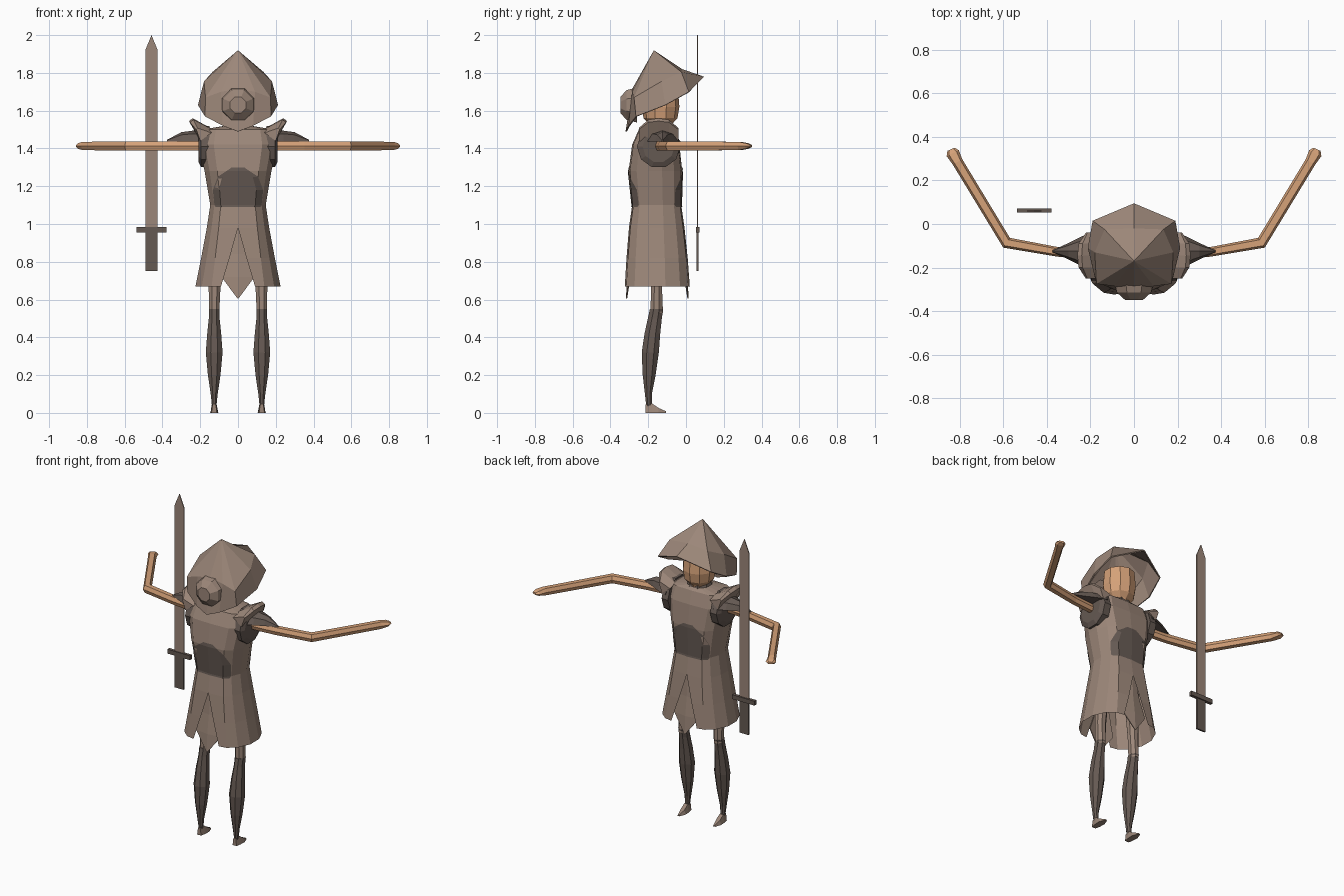
import bpy, bmesh
from math import sin, cos, pi
from mathutils import Vector

cube = bpy.data.objects.get("Cube")
if cube:
    bpy.data.objects.remove(cube)


def material(name, rgb):
    m = bpy.data.materials.new(name)
    m.use_nodes = True
    m.diffuse_color = (*rgb, 1)
    bsdf = m.node_tree.nodes["Principled BSDF"]
    bsdf.inputs["Base Color"].default_value = (*rgb, 1)
    bsdf.inputs["Roughness"].default_value = 0.9
    return m


CLOTH = material("brown cloth", (0.33, 0.24, 0.19))
DARK = material("dark leather", (0.13, 0.10, 0.085))
SKIN = material("tan skin", (0.67, 0.36, 0.19))


def loft(name, rings, mat, closed=True, caps=True, mirror=False, thick=0):
    """Join rings of points with faces into one flat shaded object."""
    bm = bmesh.new()
    rows = [[bm.verts.new(p) for p in ring] for ring in rings]
    n = len(rows[0])
    for a, b in zip(rows, rows[1:]):
        for i in range(n if closed else n - 1):
            j = (i + 1) % n
            bm.faces.new((a[i], a[j], b[j], b[i]))
    if caps:
        bm.faces.new(rows[0])
        bm.faces.new(rows[-1])
    bmesh.ops.remove_doubles(bm, verts=bm.verts, dist=0.0005)
    bmesh.ops.recalc_face_normals(bm, faces=bm.faces)
    mesh = bpy.data.meshes.new(name)
    bm.to_mesh(mesh)
    bm.free()
    mesh.materials.append(mat)
    obj = bpy.data.objects.new(name, mesh)
    bpy.context.collection.objects.link(obj)
    if mirror:
        mod = obj.modifiers.new("Mirror", 'MIRROR')
        mod.merge_threshold = 0.001
    if thick:
        mod = obj.modifiers.new("Thickness", 'SOLIDIFY')
        mod.thickness = thick
    return obj


def oval(x, y, z, rx, ry, n=8):
    return [(x + rx * cos(2 * pi * (i + 0.5) / n), y + ry * sin(2 * pi * (i + 0.5) / n), z)
            for i in range(n)]


# Tunic: half cross-sections mirrored, with a slit at front and back of the skirt
# height, half width, centre y, half depth, slit half width
TUNIC = [(0.67, 0.225, -0.152, 0.172, 0.09), (0.82, 0.195, -0.153, 0.162, 0.045),
         (0.98, 0.165, -0.155, 0.147, 0), (1.1, 0.147, -0.155, 0.13, 0),
         (1.28, 0.177, -0.162, 0.142, 0), (1.42, 0.207, -0.16, 0.125, 0),
         (1.5, 0.19, -0.155, 0.095, 0), (1.52, 0.07, -0.14, 0.06, 0)]
SIDE = [(0.62, 0.95), (0.85, 0.7), (1, 0.25)]
rings = []
for z, w, y, d, slit in TUNIC:
    half = [(slit, y + d, z)] + [(w * u, y + d * v, z) for u, v in SIDE]
    half += [(w * u, y - d * v, z) for u, v in reversed(SIDE)] + [(slit, y - d, z)]
    rings.append(half)
loft("tunic", rings, CLOTH, closed=False, caps=False, mirror=True)


def tunic_at(z):
    for a, b in zip(TUNIC, TUNIC[1:]):
        if a[0] <= z <= b[0]:
            t = (z - a[0]) / (b[0] - a[0])
            return [p + (q - p) * t for p, q in zip(a, b)]


def bulge(u):
    u = abs(u)
    return 1 - 0.05 * u / 0.62 if u < 0.62 else 0.95 - 0.25 * (u - 0.62) / 0.23


# Dark waist patches and pointed skirt tongues, on both sides
for side, label in ((-1, "front"), (1, "back")):
    rows = []
    for z, reach in ((1.09, 0.8), (1.1, 0.85), (1.18, 0.83), (1.25, 0.62), (1.28, 0.35), (1.3, 0.18)):
        _, w, y, d, _ = tunic_at(z)
        rows.append([(w * reach * k, y + side * d * (bulge(reach * k) + 0.03), z)
                     for k in (-1, -0.73, 0, 0.73, 1)])
    loft(label + "_waist_patch", rows, DARK, closed=False, caps=False)
    rows = []
    for z, w, d in ((0.99, 0.02, 0.135), (0.84, 0.055, 0.145), (0.72, 0.088, 0.16), (0.605, 0.002, 0.166)):
        rows.append([(x, -0.152 + side * (d - 0.15 * abs(x)), z) for x in (-w, 0, w)])
    loft(label + "_skirt_tongue", rows, CLOTH, closed=False, caps=False, thick=0.006)

# Shoulders: raised flaps, armholes and pointed caps
rings = []
for y, k in ((-0.25, 0.35), (-0.2, 0.9), (-0.145, 1), (-0.09, 0.9), (-0.04, 0.35)):
    rings.append([(0.14, y, 1.47 + 0.035 * k), (0.2 + 0.04 * k, y, 1.48 + 0.08 * k),
                  (0.2 + 0.06 * k, y, 1.475 + 0.07 * k), (0.2, y, 1.44)])
loft("shoulder_flaps", rings, CLOTH, mirror=True)
loft("armholes", [[(x, -0.145 + r * cos(i * pi / 5), 1.41 + r * sin(i * pi / 5)) for i in range(10)]
                  for x, r in ((0.15, 0.115), (0.195, 0.115), (0.209, 0.085))], DARK, mirror=True)
rings = []
for x, r, h in ((0.17, 0.095, 0.055), (0.24, 0.068, 0.056), (0.3, 0.038, 0.048), (0.375, 0.004, 0.008)):
    rings.append([(x, -0.125 + r * cos(i * pi / 4), 1.438 + h * sin(i * pi / 4)) for i in range(5)])
loft("shoulder_caps", rings, DARK, mirror=True)

# Arms: six sided rods bent at the elbow, flattened at the hands
path = [(0.16, -0.145, 0.022, 0.024), (0.35, -0.128, 0.022, 0.024), (0.585, -0.086, 0.027, 0.024),
        (0.81, 0.285, 0.025, 0.022), (0.832, 0.325, 0.031, 0.014), (0.84, 0.343, 0.018, 0.006)]
rings = []
for i, (x, y, w, h) in enumerate(path):
    before, after = path[max(i - 1, 0)], path[min(i + 1, len(path) - 1)]
    d1 = Vector((x - before[0], y - before[1]))
    d2 = Vector((after[0] - x, after[1] - y))
    d = (d1.normalized() + d2.normalized()).normalized()
    rings.append([(x - d.y * w * u, y + d.x * w * u, 1.413 + h * v)
                  for u, v in ((1, 0), (0.6, 1), (-0.6, 1), (-1, 0), (-0.6, -1), (0.6, -1))])
loft("arms", rings, SKIN, mirror=True)

# Legs: thighs, boots and feet
loft("thighs", [oval(0.126, -0.155, 0.53, 0.029, 0.036), oval(0.124, -0.156, 0.67, 0.034, 0.031),
                oval(0.11, -0.155, 0.95, 0.045, 0.05)], CLOTH, mirror=True)
BOOT = [(0.03, 0.012, -0.195, 0.016), (0.1, 0.02, -0.199, 0.02), (0.2, 0.036, -0.195, 0.037),
        (0.32, 0.048, -0.189, 0.049), (0.42, 0.04, -0.178, 0.045), (0.5, 0.031, -0.165, 0.04),
        (0.55, 0.031, -0.156, 0.038)]
loft("boots", [oval(0.126, y, z, w, d) for z, w, y, d in BOOT], DARK, mirror=True)
rings = []
for y, w, h in ((-0.215, 0.014, 0.045), (-0.18, 0.02, 0.05), (-0.145, 0.022, 0.026), (-0.105, 0.008, 0.008)):
    rings.append([(0.126 - w, y, 0), (0.126 + w, y, 0), (0.126 + w * 0.6, y, h), (0.126 - w * 0.6, y, h)])
loft("feet", rings, CLOTH, mirror=True)

# Head and collar
loft("head", [oval(0, -0.135, z, r, r, 10) for z, r in
              ((1.48, 0.05), (1.53, 0.062), (1.56, 0.09), (1.62, 0.1), (1.72, 0.092))], SKIN)
loft("collar", [oval(0, -0.14, 1.5, 0.085, 0.075), oval(0, -0.14, 1.535, 0.066, 0.062)], DARK)

# Hat: drooping brim and pointed crown tipped towards the back
brim = [(0, 0.095, 1.78), (0.19, 0.015, 1.7), (0.212, -0.11, 1.63),
        (0.175, -0.265, 1.57), (0.08, -0.305, 1.52), (0, -0.32, 1.49)]
crown = [(0, -0.02, 1.82), (0.135, -0.025, 1.805), (0.18, -0.13, 1.755),
         (0.172, -0.275, 1.67), (0.09, -0.285, 1.7), (0, -0.285, 1.715)]
loft("hat", [brim, crown, [(0, -0.17, 1.92)] * 6], CLOTH, closed=False, caps=False,
     mirror=True, thick=0.008)
loft("hat_knob", [[(r * cos(i * pi / 4 + pi / 8), y, 1.63 + r * sin(i * pi / 4 + pi / 8)) for i in range(8)]
                  for y, r in ((-0.26, 0.1), (-0.315, 0.085), (-0.348, 0.045))], CLOTH)


# Sword: flat blade with a point, crossguard and grip
def slab(name, outline, y, t, mat):
    loft(name, [[(-0.458 + x, y + s * t, z) for x, z in outline] for s in (-1, 1)], mat)


def rect(w, low, high):
    return [(-w, low), (w, low), (w, high), (-w, high)]


slab("sword_blade", [(-0.033, 0.97), (0.033, 0.97), (0.033, 1.92), (0, 2), (-0.033, 1.92)], 0.06, 0.003, CLOTH)
slab("sword_guard", rect(0.08, 0.955, 0.983), 0.062, 0.01, DARK)
slab("sword_grip", rect(0.031, 0.75, 0.96), 0.06, 0.005, DARK)
